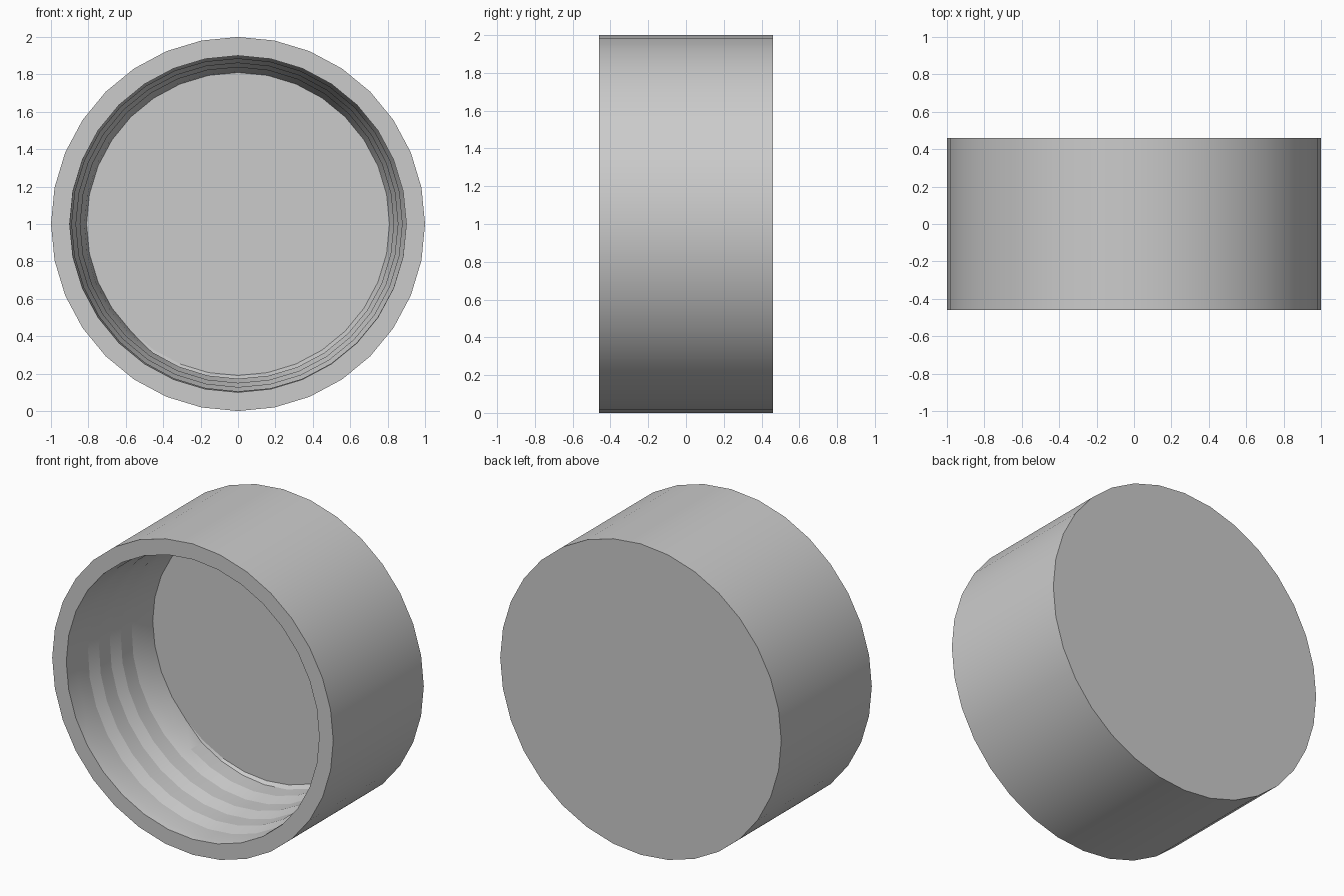
import bpy, bmesh
from math import sin, cos, pi, radians

if "Cube" in bpy.data.objects:
    bpy.data.objects.remove(bpy.data.objects["Cube"])

SEG = 32
HALF = 0.46                  # half the cap depth
MOUTH, FLOOR = 0.90, 0.81    # inner radii at the mouth and the floor
DEPTH = 0.75                 # depth of the cavity
PITCH, TURNS = 0.19, 4
WALL = 0.58                  # straight share of each thread turn

grey = bpy.data.materials.new("light_grey")
grey.use_nodes = True
colour = (0.6, 0.6, 0.6, 1)
grey.diffuse_color = colour
grey.node_tree.nodes["Principled BSDF"].inputs["Base Color"].default_value = colour

bm = bmesh.new()


def point(radius, y, i):
    a = 2 * pi * i / SEG
    return bm.verts.new((radius * cos(a), y, 1 - radius * sin(a)))


def ring(radius, y):
    return [point(radius, y, i) for i in range(SEG)]


def bridge(a, b, count):
    for i in range(count):
        j = (i + 1) % len(a)
        bm.faces.new((a[i], a[j], b[j], b[i]))


def thread_row(turn, along):
    """One helical edge, flattened onto the mouth and floor planes."""
    row = []
    for i in range(SEG + 1):
        u = turn + i / SEG
        d = (u + along) * PITCH
        r = MOUTH - (MOUTH - FLOOR) * u / TURNS
        if d <= 0:
            d, r = 0, MOUTH
        elif d >= DEPTH:
            d, r = DEPTH, FLOOR
        row.append(point(min(MOUTH, max(FLOOR, r)), d - HALF, i))
    return row


# Outer shell: closed back, side wall and mouth rim
back, front, lip = ring(1, HALF), ring(1, -HALF), ring(MOUTH, -HALF)
bm.faces.new(back)
bridge(back, front, SEG)
bridge(front, lip, SEG)

# Stepped screw thread winding from the mouth to the floor
rows = [thread_row(t, f) for t in range(-1, TURNS + 1) for f in (0, WALL)]
for a, b in zip(rows, rows[1:]):
    bridge(a, b, SEG)

# Cavity floor
bm.faces.new(ring(FLOOR, DEPTH - HALF))

bmesh.ops.remove_doubles(bm, verts=bm.verts, dist=0.0005)
bmesh.ops.dissolve_degenerate(bm, edges=bm.edges, dist=0.0005)
bmesh.ops.recalc_face_normals(bm, faces=bm.faces)

mesh = bpy.data.meshes.new("screw_cap")
bm.to_mesh(mesh)
bm.free()
mesh.materials.append(grey)
cap = bpy.data.objects.new("screw_cap", mesh)
bpy.context.collection.objects.link(cap)
bpy.context.view_layer.objects.active = cap
cap.select_set(True)
bpy.ops.object.shade_smooth_by_angle(angle=radians(14))
